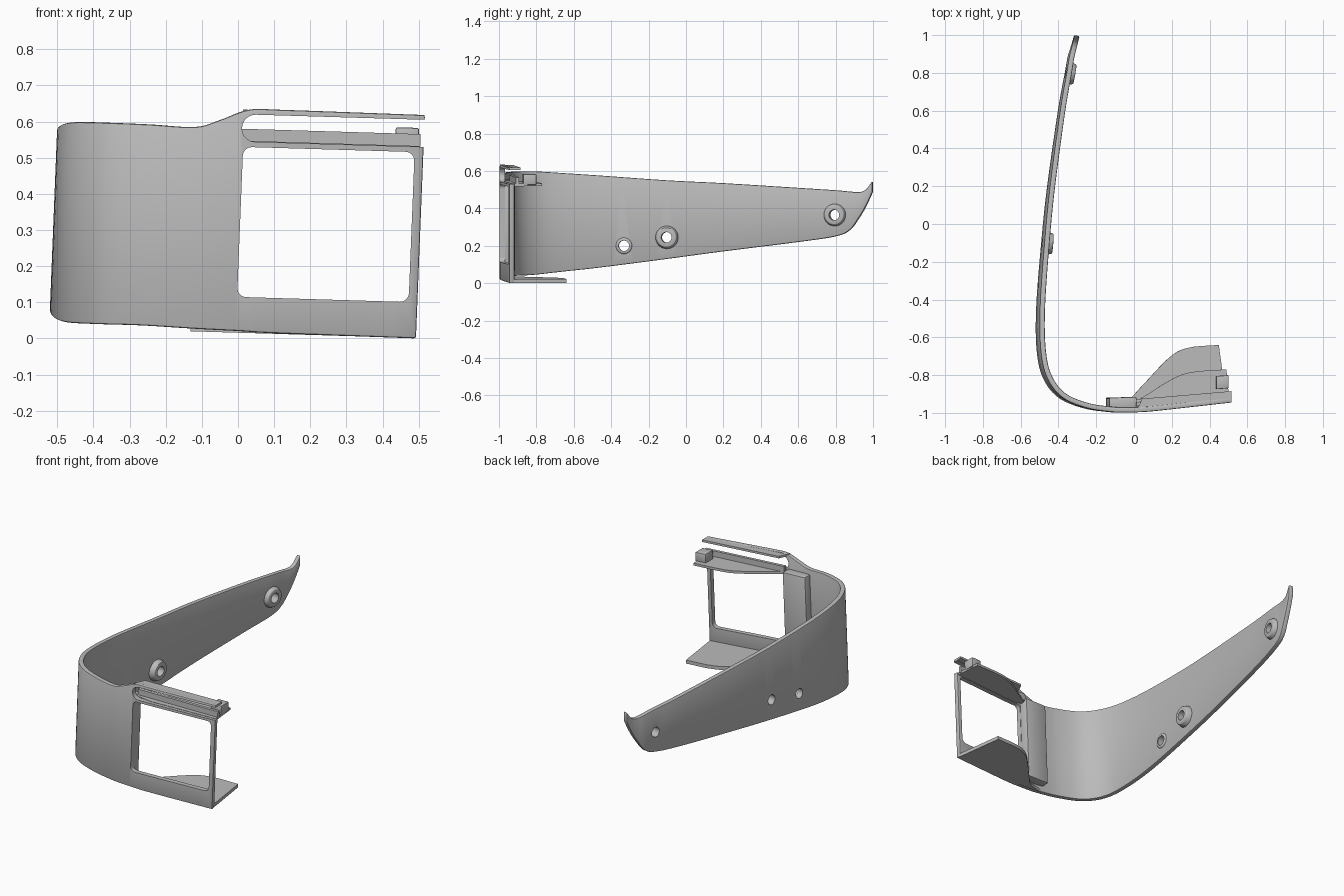
import bpy, bmesh, math
from mathutils import Vector, Matrix

if "Cube" in bpy.data.objects:
    bpy.data.objects.remove(bpy.data.objects["Cube"])

grey = bpy.data.materials.new("plain grey")
grey.use_nodes = True
grey.diffuse_color = (0.5, 0.5, 0.5, 1)
grey.node_tree.nodes["Principled BSDF"].inputs["Base Color"].default_value = (0.5, 0.5, 0.5, 1)

THICK = 0.028


def lean(v, slope):
    # whole part leans slightly; front details also fall towards the open end
    z = v.z - slope * v.x
    return Vector((v.x + 0.04 * (z - 0.3), v.y, z))


def finish(name, bm, slope=0.0):
    for v in bm.verts:
        v.co = lean(v.co, slope)
    bmesh.ops.recalc_face_normals(bm, faces=bm.faces)
    mesh = bpy.data.meshes.new(name)
    bm.to_mesh(mesh)
    bm.free()
    mesh.materials.append(grey)
    ob = bpy.data.objects.new(name, mesh)
    bpy.context.collection.objects.link(ob)
    return ob


def activate(ob):
    bpy.ops.object.select_all(action='DESELECT')
    ob.select_set(True)
    bpy.context.view_layer.objects.active = ob


def bevel(ob, width):
    mod = ob.modifiers.new("soft edges", 'BEVEL')
    mod.width, mod.segments = width, 2
    mod.limit_method, mod.angle_limit = 'ANGLE', math.radians(40)
    activate(ob)
    bpy.ops.object.modifier_apply(modifier=mod.name)


def cut(ob, cutter):
    mod = ob.modifiers.new("cut", 'BOOLEAN')
    mod.operation, mod.solver, mod.object = 'DIFFERENCE', 'EXACT', cutter
    activate(ob)
    bpy.ops.object.modifier_apply(modifier=mod.name)


def spline(points, steps):
    # smooth curve through the points, in any dimension
    pts = [Vector(p) for p in points]
    pts = [2 * pts[0] - pts[1]] + pts + [2 * pts[-1] - pts[-2]]
    out = []
    for a, b, c, d in zip(pts, pts[1:], pts[2:], pts[3:]):
        for i in range(steps):
            t = i / steps
            out.append((2 * b + (c - a) * t + (2 * a - 5 * b + 4 * c - d) * t * t
                        + (3 * b - a - 3 * c + d) * t ** 3) / 2)
    return out + [pts[-2]]


def rounded_rect(x0, x1, y0, y1, r):
    pts = []
    for k, (cx, cy) in enumerate([(x1 - r, y1 - r), (x0 + r, y1 - r), (x0 + r, y0 + r), (x1 - r, y0 + r)]):
        for i in range(9):
            a = math.pi / 2 * (k + i / 8)
            pts.append((cx + r * math.cos(a), cy + r * math.sin(a)))
    return pts


def prism(name, outline, lo, hi, axis='Z', slope=0.03):
    bm = bmesh.new()
    ends = []
    for h in (lo, hi):
        ends.append([bm.verts.new((p[0], p[1], h) if axis == 'Z' else (p[0], h, p[1])) for p in outline])
    bm.faces.new(ends[0])
    bm.faces.new(ends[1])
    n = len(outline)
    for i in range(n):
        j = (i + 1) % n
        bm.faces.new((ends[0][i], ends[0][j], ends[1][j], ends[1][i]))
    return finish(name, bm, slope)


# Curved band: plan x, plan y, lower edge, upper edge
stations = spline([
    (-.325, 1, .485, .545), (-.332, .965, .41, .50), (-.34, .93, .35, .487),
    (-.352, .88, .285, .49), (-.365, .8, .25, .497), (-.40, .6, .22, .51),
    (-.455, .2, .17, .535), (-.485, -.1, .13, .55), (-.51, -.45, .085, .575),
    (-.505, -.68, .06, .59), (-.47, -.82, .045, .598), (-.39, -.92, .04, .597),
    (-.26, -.975, .036, .592), (-.13, -.995, .028, .585), (-.06, -.998, .024, .605),
    (.02, -.996, .02, .633), (.12, -.988, .014, .632), (.505, -.945, 0, .618)], 6)


def inward(i):
    a, b = stations[max(i - 1, 0)], stations[min(i + 1, len(stations) - 1)]
    return Vector((a.y - b.y, b.x - a.x, 0)).normalized()


bm = bmesh.new()
rings = []
for i, (x, y, lo, hi) in enumerate(stations):
    n = inward(i) * THICK
    rings.append([bm.verts.new(c) for c in (
        (x, y, lo), (x, y, hi), (x + n.x, y + n.y, hi), (x + n.x, y + n.y, lo))])
for a, b in zip(rings, rings[1:]):
    for k in range(4):
        m = (k + 1) % 4
        bm.faces.new((a[k], a[m], b[m], b[k]))
bm.faces.new(rings[0])
bm.faces.new(rings[-1])
band = finish("curved_band", bm)
bevel(band, 0.006)
parts = [band]
cutters = []

# Window and long slot through the front
window = prism("window_cutter", rounded_rect(.005, .48, .115, .53, .025), -1.2, -.6, 'Y')
slot = prism("slot_cutter", rounded_rect(0, .8, .545, .62, .037), -1.2, -.6, 'Y')
for c in (window, slot):
    cut(band, c)
    cutters.append(c)


# Screw holes with raised collars on the inside of the long side
def disc(name, y, z, r1, r2, start, end, segments=32):
    i = min(range(len(stations) // 2), key=lambda k: abs(stations[k].y - y))
    a, b = stations[i], stations[i + 1] if stations[i].y > y else stations[i - 1]
    t = (y - a.y) / (b.y - a.y)
    n = inward(i)
    centre = Vector((a.x + (b.x - a.x) * t, y, z)) + n * (start + end) / 2
    bm = bmesh.new()
    bmesh.ops.create_cone(bm, cap_ends=True, segments=segments, radius1=r1, radius2=r2, depth=end - start,
                          matrix=Matrix.Translation(centre) @ n.to_track_quat('Z', 'Y').to_matrix().to_4x4())
    return finish(name, bm)


for label, y, z, r, rise in (("rear", .8, .365, .064, .022), ("middle", -.1, .245, .065, .03),
                             ("small", -.33, .2, .05, .006)):
    hole = disc(label + "_hole_cutter", y, z, .028, .028, -.1, .15)
    collar = disc(label + "_collar", y, z, r, r * .8, THICK - .012, THICK + rise)
    bevel(collar, 0.004)
    cut(band, hole)
    cut(collar, hole)
    parts.append(collar)
    cutters.append(hole)

# Flat lip along the top of the slot
parts.append(prism("top_lip", [(.0, -.99), (.12, -.983), (.503, -.94), (.503, -.885), (.03, -.925)], .621, .633))

# Backing plate beside the window
plate = prism("backing_plate", [(-.14, -.98), (.003, -.98), (.003, -.915), (-.14, -.92)], .06, .55)
bevel(plate, 0.005)
parts.append(plate)

# Lower shelf with a curved inner edge
edge = spline([(-.12, -.965), (-.02, -.93), (.06, -.85), (.2, -.705), (.3, -.655), (.46, -.64)], 5)
parts.append(prism("lower_shelf", [tuple(p) for p in edge] + [(.5, -.93), (.1, -.97)], .016, .036))

# Upper shelf, its upright rib and the end clip
edge = spline([(-.04, -.955), (.04, -.915), (.15, -.845), (.25, -.795), (.35, -.778), (.48, -.77)], 5)
parts.append(prism("upper_shelf", [tuple(p) for p in edge] + [(.495, -.93), (.1, -.97)], .533, .547))
parts.append(prism("upper_rib", [(.0, -.945), (.495, -.91), (.495, -.893), (.0, -.927)], .54, .58))
clip = prism("end_clip", [(.425, -.875), (.49, -.87), (.49, -.80), (.425, -.805)], .54, .597)
bevel(clip, 0.005)
parts.append(clip)

for c in cutters:
    bpy.data.objects.remove(c)
for ob in parts:
    activate(ob)
    bpy.ops.object.shade_smooth_by_angle(angle=math.radians(35))
